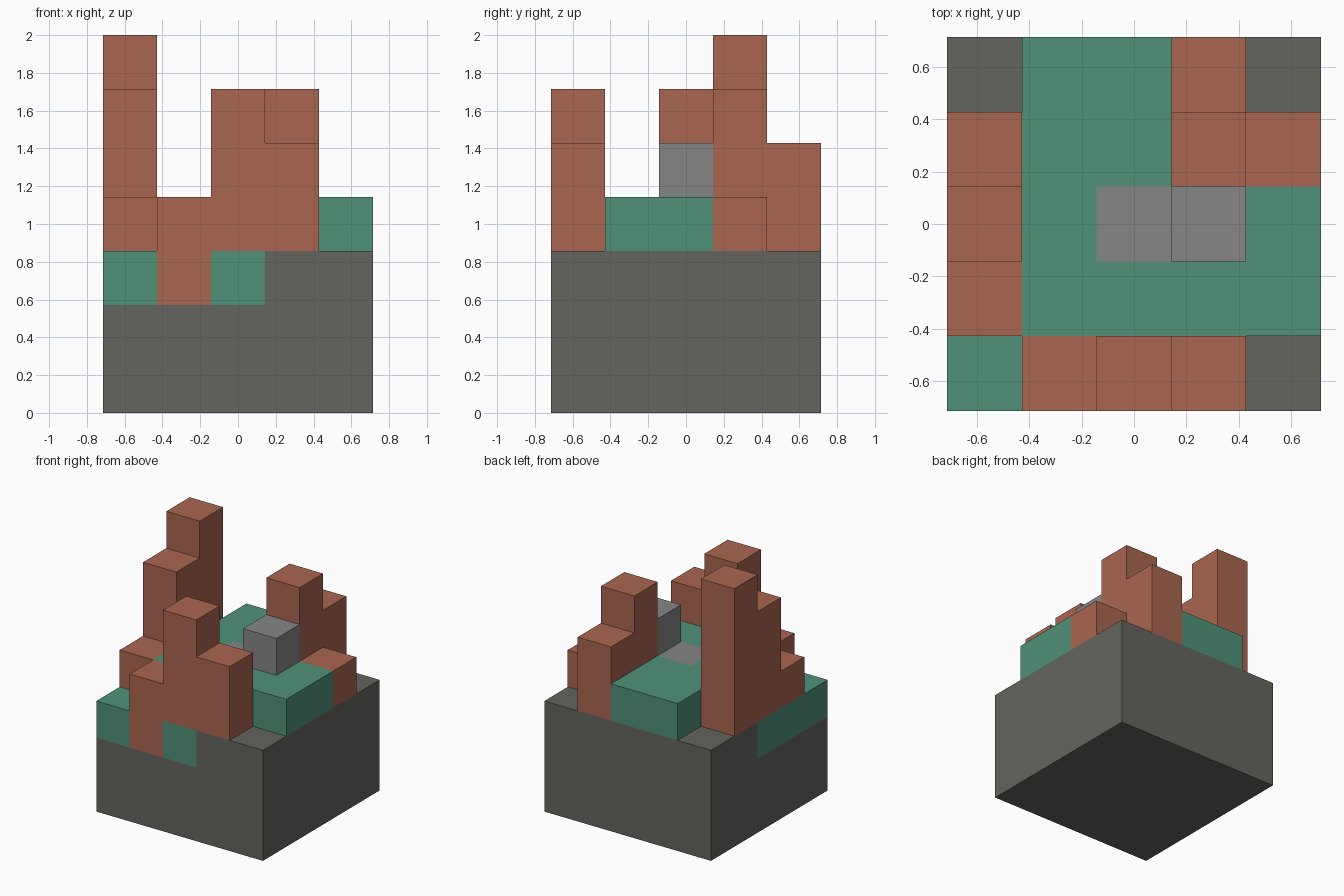
import bpy
import bmesh
from mathutils import Vector

cube = bpy.data.objects.get("Cube")
if cube:
    bpy.data.objects.remove(cube, do_unlink=True)

CELL = 2 / 7


def material(name, rgb):
    mat = bpy.data.materials.new(name)
    mat.use_nodes = True
    colour = (*rgb, 1)
    mat.diffuse_color = colour
    mat.node_tree.nodes["Principled BSDF"].inputs["Base Color"].default_value = colour
    return mat


STONE = material("dark stone", (0.127, 0.127, 0.112))
MOSS = material("moss green", (0.08, 0.283, 0.19))
CLAY = material("red clay", (0.40, 0.133, 0.08))
GREY = material("mid grey", (0.24, 0.24, 0.24))

owner = {}   # grid cell -> part name
parts = {}   # part name -> material


def fill(name, mat, x, y, z):
    """Claim a block of cells; each range is (first, end), later blocks win."""
    parts[name] = mat
    for i in range(*x):
        for j in range(*y):
            for k in range(*z):
                owner[i, j, k] = name


# Base and ground
fill("base", STONE, (0, 5), (0, 5), (0, 3))
fill("left_bank", MOSS, (0, 1), (0, 3), (2, 3))
fill("front_bank", MOSS, (2, 3), (0, 1), (2, 3))
fill("ground", MOSS, (1, 4), (1, 4), (3, 4))
fill("back_ground", MOSS, (1, 3), (4, 5), (3, 4))
fill("side_ground", MOSS, (4, 5), (1, 3), (3, 4))

# Central path and pillar
fill("path_slab", GREY, (2, 3), (2, 3), (3, 4))
fill("grey_pillar", GREY, (3, 4), (2, 3), (3, 5))

# Stepped wall along the -x side
for n, top in enumerate((4, 6, 7)):
    fill("side_tower_%d" % (n + 1), CLAY, (0, 1), (n + 1, n + 2), (3, top))

# Front wall
fill("front_step", CLAY, (1, 2), (0, 1), (2, 4))
fill("front_tower", CLAY, (2, 3), (0, 1), (3, 6))
fill("front_buttress", CLAY, (3, 4), (0, 1), (3, 5))

# Back corner group
fill("back_tower", CLAY, (3, 4), (3, 4), (3, 6))
fill("back_buttress", CLAY, (3, 4), (4, 5), (3, 5))
fill("back_step", CLAY, (4, 5), (3, 4), (3, 4))


def build(name, mat):
    """Skin the outer faces of one part and merge the flat ones."""
    bm = bmesh.new()
    corner = Vector((-2.5, -2.5, 0))
    for cell in [c for c, part in owner.items() if part == name]:
        for axis in range(3):
            for side in (-1, 1):
                near = list(cell)
                near[axis] += side
                if tuple(near) in owner:
                    continue
                u, v = (axis + 1) % 3, (axis + 2) % 3
                ring = []
                for a, b in ((0, 0), (1, 0), (1, 1), (0, 1)):
                    p = Vector(cell)
                    p[axis] += side > 0
                    p[u] += a
                    p[v] += b
                    ring.append(bm.verts.new((p + corner) * CELL))
                bm.faces.new(ring if side > 0 else ring[::-1])
    bmesh.ops.remove_doubles(bm, verts=bm.verts, dist=0.001)
    bmesh.ops.dissolve_limit(bm, angle_limit=0.01, verts=bm.verts, edges=bm.edges)
    mesh = bpy.data.meshes.new(name)
    bm.to_mesh(mesh)
    bm.free()
    mesh.materials.append(mat)
    bpy.context.collection.objects.link(bpy.data.objects.new(name, mesh))


for part, mat in parts.items():
    build(part, mat)
